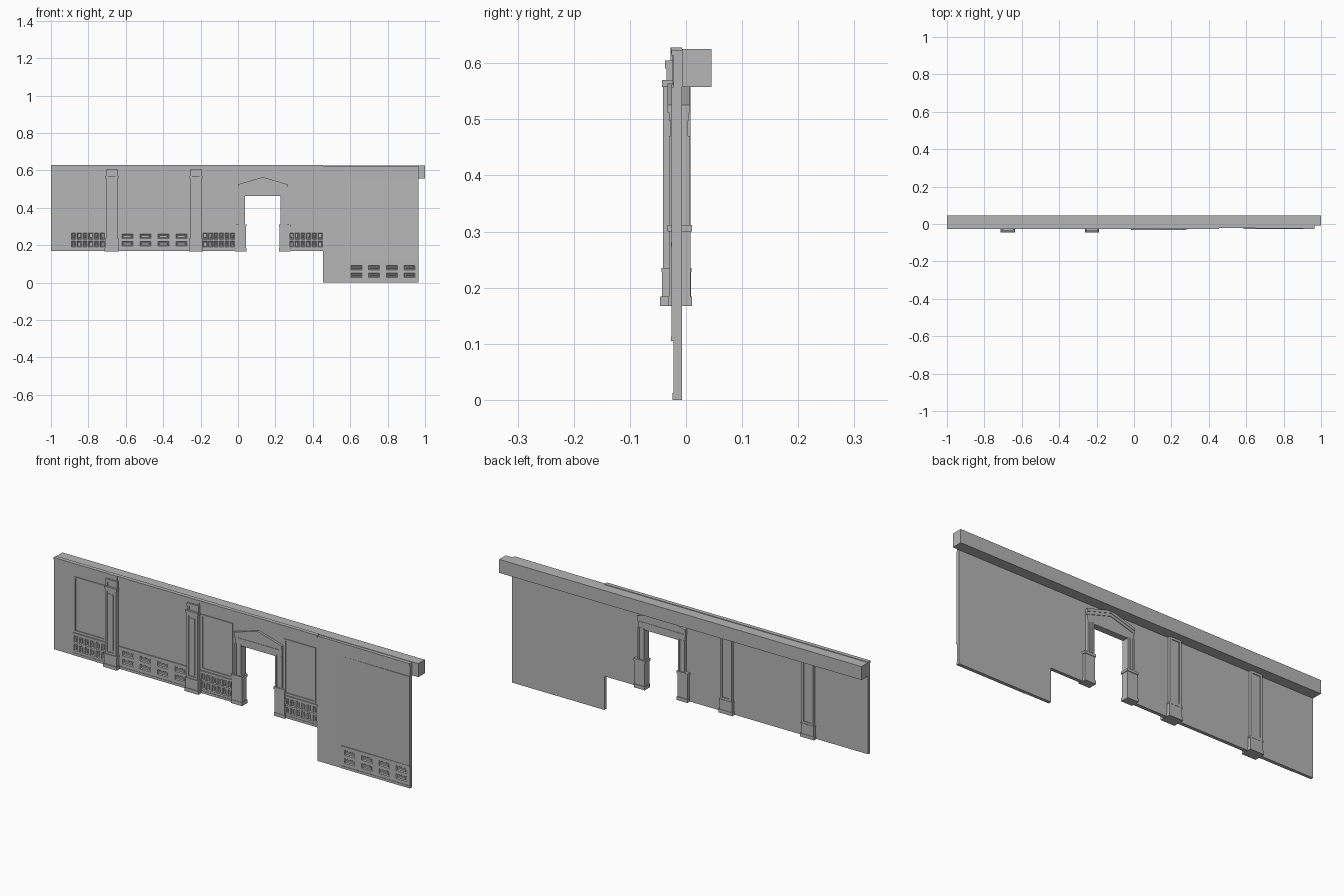
import bpy, bmesh

if "Cube" in bpy.data.objects:
    bpy.data.objects.remove(bpy.data.objects["Cube"])

FRONT, BACK = -0.022, -0.007   # wall faces

grey = bpy.data.materials.new("dark_grey")
grey.diffuse_color = (0.47, 0.47, 0.47, 1)
grey.use_nodes = True
grey.node_tree.nodes["Principled BSDF"].inputs["Base Color"].default_value = grey.diffuse_color


def finish(name, bm):
    bmesh.ops.recalc_face_normals(bm, faces=bm.faces)
    me = bpy.data.meshes.new(name)
    bm.to_mesh(me)
    bm.free()
    me.materials.append(grey)
    ob = bpy.data.objects.new(name, me)
    bpy.context.collection.objects.link(ob)
    return ob


def loft(bm, lo, hi):
    """Close two matching outlines into a solid."""
    lo = [bm.verts.new(p) for p in lo]
    hi = [bm.verts.new(p) for p in hi]
    bm.faces.new(lo)
    bm.faces.new(hi[::-1])
    for i in range(len(lo)):
        j = (i + 1) % len(lo)
        bm.faces.new((lo[j], lo[i], hi[i], hi[j]))


def extrude(name, pts, a, b, plan=False):
    """Extrude an outline: (x, z) along y, or (x, y) along z when plan is set."""
    bm = bmesh.new()
    loft(bm, *[[(u, v, d) if plan else (u, d, v) for u, v in pts] for d in (a, b)])
    return finish(name, bm)


def rect(x0, x1, z0, z1, inset=0):
    x0, x1, z0, z1 = x0 + inset, x1 - inset, z0 + inset, z1 - inset
    return [(x0, z0), (x1, z0), (x1, z1), (x0, z1)]


def box(name, x0, x1, y0, y1, z0, z1):
    return extrude(name, rect(x0, x1, z0, z1), y0, y1)


def tapered(bm, x0, x1, z0, z1, inset, y0, y1):
    """Rectangular block that narrows from y0 to y1."""
    loft(bm, [(x, y0, z) for x, z in rect(x0, x1, z0, z1)],
         [(x, y1, z) for x, z in rect(x0, x1, z0, z1, inset)])


def frame(name, x0, x1, z0, z1, w, y0, y1):
    """Raised rectangular moulding made of four strips."""
    box(name + "_bottom", x0, x1, y0, y1, z0, z0 + w)
    box(name + "_top", x0, x1, y0, y1, z1 - w, z1)
    box(name + "_left", x0, x0 + w, y0, y1, z0 + w, z1 - w)
    box(name + "_right", x1 - w, x1, y0, y1, z0 + w, z1 - w)


recesses, fields = bmesh.new(), bmesh.new()


def wainscot(name, x0, x1, z0, cols, w, rows):
    """Chair rail, skirting and a grid of sunk panels with raised fields."""
    box(name + "_rail", x0, x1, -0.027, FRONT, z0 + 0.105, z0 + 0.113)
    box(name + "_skirting", x0, x1, -0.024, FRONT, z0, z0 + 0.012)
    pitch = (x1 - x0) / cols
    for i in range(cols):
        c = x0 + pitch * (i + 0.5)
        for lo, hi in rows:
            r = c - w / 2, c + w / 2, z0 + lo, z0 + hi
            tapered(recesses, *r, .004, FRONT - .001, FRONT + .005)
            g = .007
            tapered(fields, r[0] + g, r[1] - g, r[2] + g, r[3] - g, .002, FRONT + .006, FRONT + .001)


# Stepped wall with doorway
wall = extrude("wall", [(-1, .168), (.015, .168), (.015, .50), (.25, .50), (.25, .168), (.455, .168),
                        (.455, 0), (.965, 0), (.965, .623), (.455, .623), (.455, .628), (-1, .628)],
               FRONT, BACK)
# Rear top beam
box("top_beam", -1, 1, BACK, .045, .558, .625)
# Frieze and cornice along the wall top
box("frieze", -1, .455, -.024, FRONT, .565, .628)
box("cornice", -1, .455, -.027, FRONT, .617, .628)
# Right upper wall face and cornice, growing slightly thicker to the right
wedge = [(.58, FRONT), (.965, FRONT), (.965, -.026)]
extrude("right_wall_face", wedge, .112, .558, plan=True)
extrude("right_cornice", wedge, .614, .623, plan=True)

# Wainscots
tall_rows = [(.022, .056), (.063, .098)]
wide_rows = [(.028, .053), (.068, .093)]
wainscot("left_wainscot", -.895, -.71, .168, 6, .024, tall_rows)
wainscot("middle_wainscot", -.64, -.255, .168, 4, .060, wide_rows)
wainscot("door_left_wainscot", -.19, -.015, .168, 6, .024, tall_rows)
wainscot("door_right_wainscot", .27, .455, .168, 6, .024, tall_rows)
wainscot("right_wainscot", .585, .965, 0, 4, .060, wide_rows)
finish("wainscot_fields", fields)
cutter = finish("recess_cutter", recesses)
cutter.hide_render = True
cutter.hide_viewport = True
cut = wall.modifiers.new("recesses", 'BOOLEAN')
cut.operation, cut.object, cut.solver = 'DIFFERENCE', cutter, 'EXACT'

# Upper wall panel mouldings
for x0, x1 in [(-.888, -.712), (-.185, -.012), (.272, .445)]:
    frame("wall_panel", x0, x1, .287, .562, .008, -.026, FRONT)

# Pilasters, front and rear
for cx in (-.675, -.225):
    def part(name, hw, y0, y1, z0, z1):
        box("pilaster_" + name, cx - hw, cx + hw, y0, y1, z0, z1)
    part("foot", .038, -.046, .011, .167, .184)
    part("pedestal", .035, -.043, .009, .184, .228)
    part("pedestal_cap", .037, -.044, .010, .228, .235)
    part("front_shaft", .031, -.037, FRONT, .235, .558)
    part("rear_shaft", .031, BACK, .004, .235, .558)
    frame("pilaster_front_panel", cx - .031, cx + .031, .235, .558, .011, -.041, -.037)
    frame("pilaster_rear_panel", cx - .031, cx + .031, .235, .558, .011, .004, .008)
    part("front_inset", .013, -.039, -.037, .255, .535)
    part("necking", .035, -.043, FRONT, .558, .570)
    part("capital_block", .026, -.033, FRONT, .570, .591)
    part("capital_cap", .032, -.037, FRONT, .591, .605)
    part("top_block", .028, -.028, FRONT, .605, .628)
    for s in (-1, 1):
        x = cx + s * .026
        box("pilaster_bracket", x - .006, x + .006, -.035, FRONT, .570, .591)

# Door jambs, mirrored about the doorway centre
DC = .1325
for s in (-1, 1):
    def jamb(name, near, far, y0, y1, z0, z1):
        xs = sorted((DC + s * near, DC + s * far))
        box("door_" + name, xs[0], xs[1], y0, y1, z0, z1)
    jamb("plinth_foot", .088, .148, -.032, .011, .167, .184)
    jamb("plinth", .090, .146, -.030, .008, .184, .300)
    jamb("plinth_cap", .087, .149, -.033, .011, .300, .312)
    jamb("jamb", .094, .130, -.026, .003, .312, .470)
    jamb("jamb_inner_strip", .094, .102, -.030, .007, .312, .470)
    jamb("jamb_middle_strip", .108, .116, -.028, .005, .312, .470)
    jamb("jamb_outer_strip", .122, .130, -.030, .007, .312, .470)

# Door head and pediment on both faces
box("door_lintel", DC - .130, DC + .130, -.028, .004, .464, .500)
extrude("door_pediment", [(DC - .13, .50), (DC + .13, .50), (DC + .13, .515),
                          (DC, .555), (DC - .13, .515)], -.026, .002)
for name, drop, y0, y1 in (("crown", 0, -.033, .007), ("bed", .014, -.030, .005)):
    extrude("pediment_" + name, [(DC - .132, .512 - drop), (DC, .550 - drop), (DC + .132, .512 - drop),
                                 (DC + .132, .526 - drop), (DC, .564 - drop), (DC - .132, .526 - drop)],
            y0, y1)
